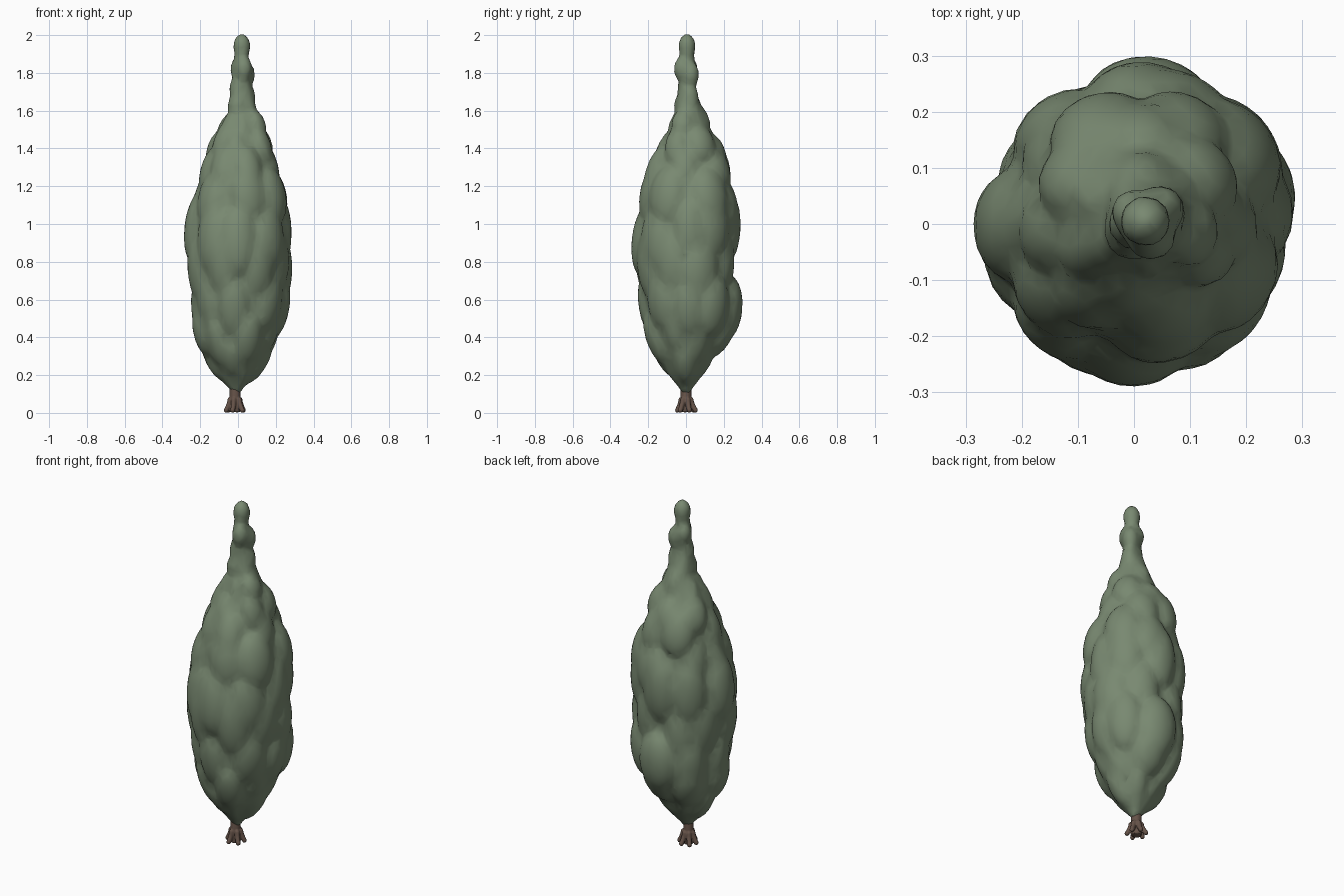
import bpy, bmesh, math, random
from mathutils import Matrix, Vector

if "Cube" in bpy.data.objects:
    bpy.data.objects.remove(bpy.data.objects["Cube"])

random.seed(11)

# foliage outline: height, then reach to the right, back, left and front
OUTLINE = [(0.10, .01, .02, .03, .02), (0.13, .03, .04, .055, .04), (0.2, .11, .10, .13, .09),
           (0.3, .175, .16, .185, .17), (0.4, .215, .245, .23, .215), (0.5, .25, .28, .24, .245),
           (0.6, .265, .29, .25, .26), (0.7, .275, .27, .26, .275), (0.8, .28, .26, .265, .285),
           (0.9, .28, .275, .28, .295), (1.0, .28, .285, .28, .27), (1.1, .275, .28, .25, .245),
           (1.2, .26, .25, .215, .24), (1.3, .205, .235, .19, .215), (1.4, .19, .205, .16, .15),
           (1.5, .155, .15, .12, .10), (1.6, .115, .105, .05, .055), (1.7, .085, .06, .045, .045),
           (1.8, .07, .05, .03, .04), (1.9, .055, .035, .015, .03)]


def radius(z, ang):
    z = min(max(z, 0.10), 1.9)
    for lo, hi in zip(OUTLINE, OUTLINE[1:]):
        if lo[0] <= z <= hi[0]:
            t = (z - lo[0]) / (hi[0] - lo[0])
            right, back, left, front = [a + (b - a) * t for a, b in zip(lo[1:], hi[1:])]
            break
    c, s = math.cos(ang), math.sin(ang)
    r = c * c * (right if c > 0 else left) + s * s * (back if s > 0 else front)
    return r * (1 + 0.06 * max(0, 2 * c * s) * (c > 0))


def material(name, color):
    m = bpy.data.materials.new(name)
    m.diffuse_color = (*color, 1)
    m.use_nodes = True
    m.node_tree.nodes["Principled BSDF"].inputs["Base Color"].default_value = m.diffuse_color
    return m


def finish(bm, name, mat, voxel, smooth, ratio):
    me = bpy.data.meshes.new(name)
    bm.to_mesh(me)
    bm.free()
    ob = bpy.data.objects.new(name, me)
    bpy.context.collection.objects.link(ob)
    me.materials.append(mat)
    rm = ob.modifiers.new("merge", 'REMESH')
    rm.mode = 'VOXEL'
    rm.voxel_size = voxel
    rm.use_smooth_shade = True
    sm = ob.modifiers.new("soften", 'SMOOTH')
    sm.factor = 0.5
    sm.iterations = smooth
    dc = ob.modifiers.new("simplify", 'DECIMATE')
    dc.ratio = ratio
    return ob


def blob(bm, center, size, rot=Matrix()):
    mat = Matrix.Translation(center) @ rot @ Matrix.Diagonal((*size, 1))
    bmesh.ops.create_icosphere(bm, subdivisions=3, radius=1, matrix=mat)


def lathe(bm, cx, heights, reach, sides=32):
    rings = []
    for z in heights:
        angs = [2 * math.pi * i / sides for i in range(sides)]
        rings.append([bm.verts.new((cx + reach(z, a) * math.cos(a), reach(z, a) * math.sin(a), z))
                      for a in angs])
    for a, b in zip(rings, rings[1:]):
        for i in range(sides):
            j = (i + 1) % sides
            bm.faces.new((a[i], a[j], b[j], b[i]))
    bm.faces.new(rings[0][::-1])
    bm.faces.new(rings[-1])


# foliage: inner core plus staggered rings of upright leaf clumps
bm = bmesh.new()
lathe(bm, 0, [row[0] for row in OUTLINE], lambda z, a: 0.87 * radius(z, a))
RINGS = [(0.25, 6, 0.12), (0.40, 7, 0.15), (0.57, 8, 0.18), (0.76, 8, 0.20), (0.95, 8, 0.20),
         (1.13, 7, 0.17), (1.29, 6, 0.14), (1.42, 6, 0.11), (1.53, 5, 0.08)]
for k, (z, n, h) in enumerate(RINGS):
    for i in range(n):
        ang = 2 * math.pi * (i + 0.5 * (k % 2) + random.uniform(-0.2, 0.2)) / n
        zc = z + random.uniform(-0.04, 0.04)
        r = radius(zc, ang) + random.uniform(-0.006, 0.012)
        w = max(0.045, r * 0.37) * random.uniform(0.9, 1.1)
        depth = w * 0.75
        slope = math.atan2(radius(zc + 0.08, ang) - radius(zc - 0.08, ang), 0.16)
        rot = Matrix.Rotation(ang, 4, 'Z') @ Matrix.Rotation(slope, 4, 'Y')
        d = max(0, r - depth / math.cos(slope))
        blob(bm, (d * math.cos(ang), d * math.sin(ang), zc), (depth, w, h), rot)

# knobbly spire at the top
for x, y, z, w, h in [(0.02, 0.005, 1.94, 0.046, 0.068), (0.018, 0.005, 1.88, 0.04, 0.07),
                      (0.03, -0.02, 1.82, 0.045, 0.07), (0.0, 0.02, 1.82, 0.042, 0.06),
                      (0.045, 0.025, 1.79, 0.045, 0.07), (0.0, 0.0, 1.71, 0.046, 0.08),
                      (0.045, 0.02, 1.66, 0.048, 0.09), (0.0, -0.01, 1.62, 0.055, 0.08)]:
    blob(bm, (x, y, z), (w, w, h))
finish(bm, "foliage", material("leaf_green", (0.19, 0.25, 0.165)), 0.014, 3, 0.16)

# trunk with spreading roots
bm = bmesh.new()
lathe(bm, -0.016, [0.004, 0.06, 0.10, 0.2], lambda z, a: 0.028, 12)
for i in range(6):
    ang = 2 * math.pi * (i + 0.25 + random.uniform(-0.15, 0.15)) / 6
    reach = random.uniform(0.047, 0.054)
    out = Vector((math.cos(ang), math.sin(ang), 0))
    for t in range(7):
        s = t / 6
        p = Vector((-0.015, 0, 0.055 * (1 - s) + 0.014)) + out * (0.027 + (reach - 0.027) * s ** 1.5)
        w = 0.014 - 0.001 * s
        blob(bm, p, (w, w, w))
finish(bm, "trunk", material("bark_brown", (0.13, 0.085, 0.065)), 0.004, 2, 0.25)
